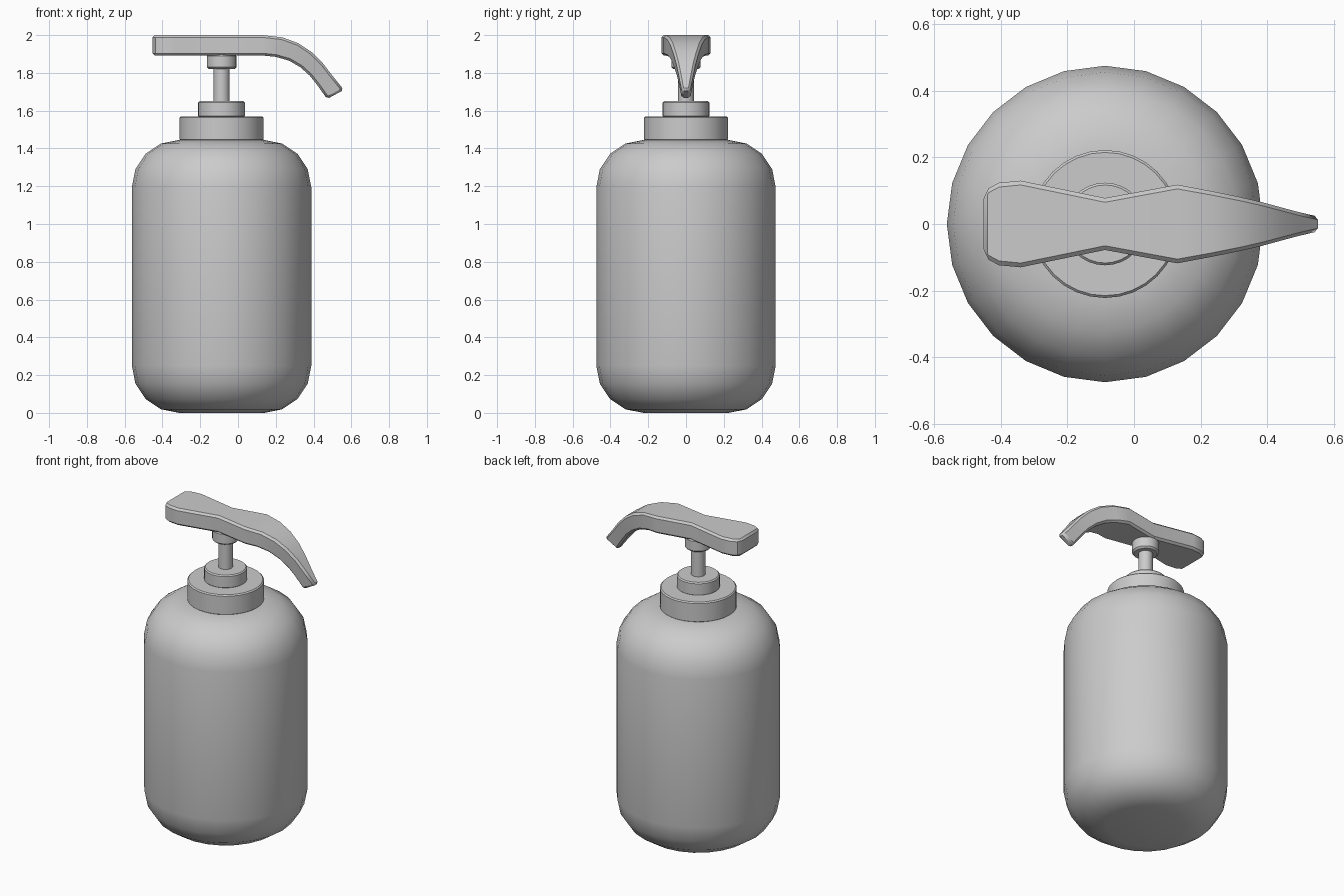
import bpy, math

if "Cube" in bpy.data.objects:
    bpy.data.objects.remove(bpy.data.objects["Cube"])

AXIS_X = -0.087


def finish(name, verts, faces, angle):
    mesh = bpy.data.meshes.new(name)
    mesh.from_pydata(verts, [], faces)
    mesh.update()
    ob = bpy.data.objects.new(name, mesh)
    bpy.context.collection.objects.link(ob)
    bpy.ops.object.select_all(action='DESELECT')
    bpy.context.view_layer.objects.active = ob
    ob.select_set(True)
    bpy.ops.object.shade_smooth_by_angle(angle=math.radians(angle))
    return ob


def lathe(name, profile, n):
    """Spin an (r, z) profile, listed bottom to top, and cap both ends."""
    verts = [(AXIS_X + r * math.cos(math.tau * i / n), r * math.sin(math.tau * i / n), z)
             for r, z in profile for i in range(n)]
    faces = [(k * n + i, k * n + (i + 1) % n, (k + 1) * n + (i + 1) % n, (k + 1) * n + i)
             for k in range(len(profile) - 1) for i in range(n)]
    faces.append(tuple(reversed(range(n))))
    faces.append(tuple(range((len(profile) - 1) * n, len(profile) * n)))
    return finish(name, verts, faces, 40)


def disc(name, r, z0, z1, b, n=32):
    """Cylinder with small chamfers."""
    return lathe(name, [(r - b, z0), (r, z0 + b), (r, z1 - b), (r - b, z1)], n)


# Bottle with rounded shoulders and base
R, H, C = 0.475, 1.445, 0.25
arc = [(R - C + C * math.cos(math.radians(a)), C * math.sin(math.radians(a)))
       for a in (0, 22.5, 45, 67.5, 90)]
lathe("bottle", [(r, C - h) for r, h in reversed(arc)] + [(r, H - C + h) for r, h in arc], 24)

# Cap, neck ring, pump stem and the socket under the head
disc("cap", 0.222, 1.44, 1.57, 0.007)
disc("neck_ring", 0.124, 1.565, 1.65, 0.007)
disc("pump_stem", 0.042, 1.64, 1.83, 0.002, 24)
disc("head_socket", 0.078, 1.82, 1.9, 0.01, 24)

# Pump head: stations of top x, top z, bottom x, bottom z, half width
stations = [
    (-0.452, 2.0, -0.452, 1.892, 0.075),
    (-0.437, 2.0, -0.437, 1.892, 0.107),
    (-0.405, 2.0, -0.405, 1.892, 0.124),
    (-0.34, 2.0, -0.34, 1.892, 0.13),
    (-0.087, 2.0, -0.087, 1.892, 0.078),
    (0.13, 2.0, 0.13, 1.892, 0.118),
    (0.235, 1.988, 0.20, 1.885, 0.099),
    (0.32, 1.957, 0.27, 1.865, 0.082),
    (0.39, 1.91, 0.33, 1.83, 0.066),
    (0.45, 1.85, 0.38, 1.785, 0.05),
    (0.50, 1.785, 0.42, 1.735, 0.037),
    (0.56, 1.71, 0.472, 1.662, 0.023),
]
verts, faces = [], []
for xt, zt, xb, zb, w in stations:
    verts += [(xt, -w, zt), (xt, w, zt), (xb, w, zb), (xb, -w, zb)]
for k in range(len(stations) - 1):
    for j in range(4):
        a, b = k * 4 + j, k * 4 + (j + 1) % 4
        faces.append((a, a + 4, b + 4, b))
last = 4 * (len(stations) - 1)
faces += [(0, 1, 2, 3), (last + 3, last + 2, last + 1, last)]
head = finish("pump_head", verts, faces, 30)
bevel = head.modifiers.new("rim", 'BEVEL')
bevel.width = 0.012
bevel.segments = 1
bevel.limit_method = 'ANGLE'
bevel.angle_limit = math.radians(65)
